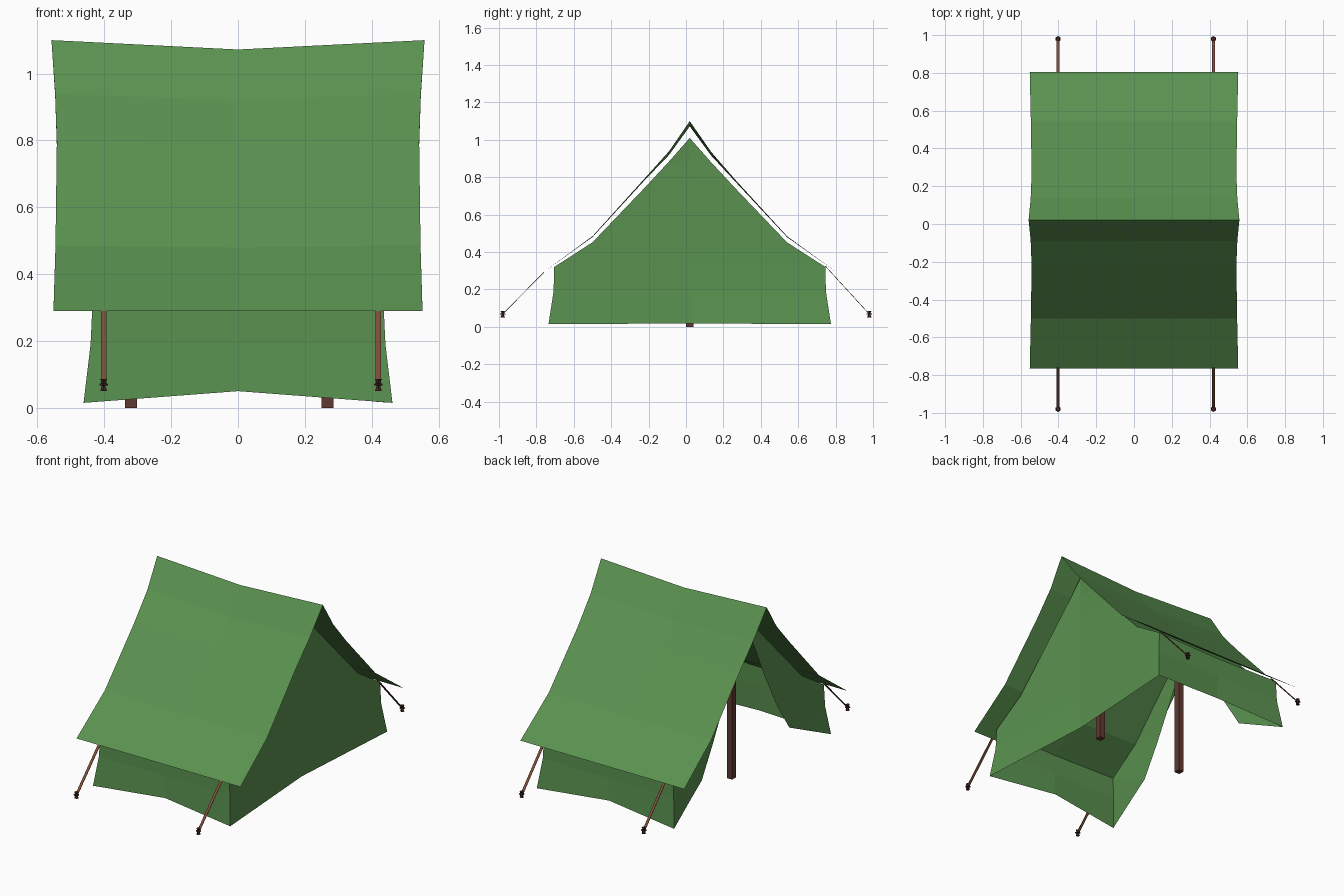
import bpy, bmesh
from mathutils import Vector

if "Cube" in bpy.data.objects:
    bpy.data.objects.remove(bpy.data.objects["Cube"])

CY = 0.02  # ridge line position


def material(name, rgb):
    m = bpy.data.materials.new(name)
    m.diffuse_color = (*rgb, 1)
    m.use_nodes = True
    m.node_tree.nodes["Principled BSDF"].inputs["Base Color"].default_value = m.diffuse_color
    return m


GREEN = material("green canvas", (0.102, 0.285, 0.079))
ROPE = material("rope brown", (0.21, 0.075, 0.042))
POLE = material("pole wood", (0.115, 0.042, 0.031))
STAKE = material("stake dark brown", (0.06, 0.018, 0.014))


def add_object(name, bm, mat):
    me = bpy.data.meshes.new(name)
    bm.to_mesh(me)
    bm.free()
    me.materials.append(mat)
    ob = bpy.data.objects.new(name, me)
    bpy.context.collection.objects.link(ob)
    return ob


def sheet(name, rows):
    """Cloth: join neighbouring rows of points with quads."""
    bm = bmesh.new()
    grid = [[bm.verts.new(p) for p in row] for row in rows]
    for a, b in zip(grid, grid[1:]):
        for i in range(len(a) - 1):
            bm.faces.new((a[i], a[i + 1], b[i + 1], b[i]))
    bmesh.ops.remove_doubles(bm, verts=bm.verts, dist=0.0005)
    bmesh.ops.recalc_face_normals(bm, faces=bm.faces)
    return add_object(name, bm, GREEN)


# Outer fly sheet: y, z, half width, sag at the middle
fly = [(-0.765, 0.29, 0.552, 0), (-0.50, 0.485, 0.546, 0.005),
       (-0.22, 0.795, 0.542, 0.01), (-0.09, 0.94, 0.547, 0.02),
       (0.02, 1.10, 0.558, 0.028), (0.135, 0.935, 0.547, 0.02),
       (0.265, 0.785, 0.542, 0.01), (0.54, 0.485, 0.546, 0.005),
       (0.805, 0.292, 0.552, 0)]
sheet("fly_sheet", [[(-w, y, z), (0, y, z - s), (w, y, z)] for y, z, w, s in fly])

# Inner tent, half profile: offset from ridge, z, half width, lift at the middle
inner = [(0.755, 0.015, 0.462, 0.035), (0.728, 0.19, 0.441, 0.0),
         (0.725, 0.32, 0.435, -0.01), (0.52, 0.452, 0.43, -0.01),
         (0.24, 0.745, 0.425, -0.015), (0.11, 0.885, 0.42, -0.02),
         (0.0, 1.01, 0.42, -0.025)]
both = [(-1, p) for p in inner] + [(1, p) for p in inner[-2::-1]]
sheet("inner_tent", [[(-w, CY + s * o, z), (0, CY + s * (o - max(d, 0)), z + d),
                      (w, CY + s * o, z)] for s, (o, z, w, d) in both])

# Closed end, pulled in slightly along the middle
sheet("closed_end", [[(w, CY - o, z), (0.415, CY, z + 0.003 * (o > 0)), (w, CY + o, z)]
                     for o, z, w, d in inner])

# Open end: a door flap on each side
door = [(0.755, 0.015, 0.462), (0.57, 0.10, 0.435), (0.42, 0.17, 0.415),
        (0.30, 0.36, 0.41), (0.185, 0.58, 0.41), (0.07, 0.82, 0.415), (0.0, 1.01, 0.42)]
for side, label in ((-1, "front"), (1, "back")):
    rows = [[(-p[2], CY + side * p[0], p[1]), (-q[2], CY + side * q[0], q[1])]
            for p, q in zip(inner[1:-1], door[1:-1])]
    rows.insert(0, [(-0.462, CY + side * 0.755, 0.015), (-0.4618, CY + side * 0.754, 0.015)])
    rows.append([(-0.42, CY, 1.01), (-0.42, CY + side * 0.001, 1.008)])
    sheet(label + "_door_flap", rows)

# Two upright poles
for x, label in ((-0.32, "left"), (0.268, "right")):
    bm = bmesh.new()
    bmesh.ops.create_cube(bm, size=1)
    bmesh.ops.scale(bm, vec=(0.036, 0.038, 0.97), verts=bm.verts)
    bmesh.ops.translate(bm, vec=(x, CY, 0.485), verts=bm.verts)
    add_object(label + "_pole", bm, POLE)


def rope(name, a, b):
    a, b = Vector(a), Vector(b)
    bm = bmesh.new()
    bmesh.ops.create_cube(bm, size=1)
    bmesh.ops.scale(bm, vec=(0.016, 0.003, (b - a).length), verts=bm.verts)
    turn = Vector((0, 0, 1)).rotation_difference((b - a).normalized()).to_matrix()
    bmesh.ops.rotate(bm, matrix=turn, verts=bm.verts)
    bmesh.ops.translate(bm, vec=(a + b) / 2, verts=bm.verts)
    add_object(name, bm, ROPE)


def stake(name, x, y):
    bm = bmesh.new()
    rings = [(0.05, 0.012), (0.066, 0.006), (0.067, 0.015), (0.072, 0.015),
             (0.073, 0.006), (0.086, 0.012)]
    for (z0, r0), (z1, r1) in zip(rings, rings[1:]):
        made = bmesh.ops.create_cone(bm, cap_ends=True, segments=6, radius1=r0,
                                     radius2=r1, depth=z1 - z0)
        bmesh.ops.translate(bm, vec=(x, y, (z0 + z1) / 2), verts=made["verts"])
    add_object(name, bm, STAKE)


# Guy ropes and stakes at the four corners
for x, xl in ((-0.402, "left"), (0.42, "right")):
    for s, yl, top in ((-1, "front", (-0.76, 0.292)), (1, "back", (0.745, 0.325))):
        rope(f"{yl}_{xl}_rope", (x, *top), (x, s * 0.98, 0.068))
        stake(f"{yl}_{xl}_stake", x, s * 0.98)
